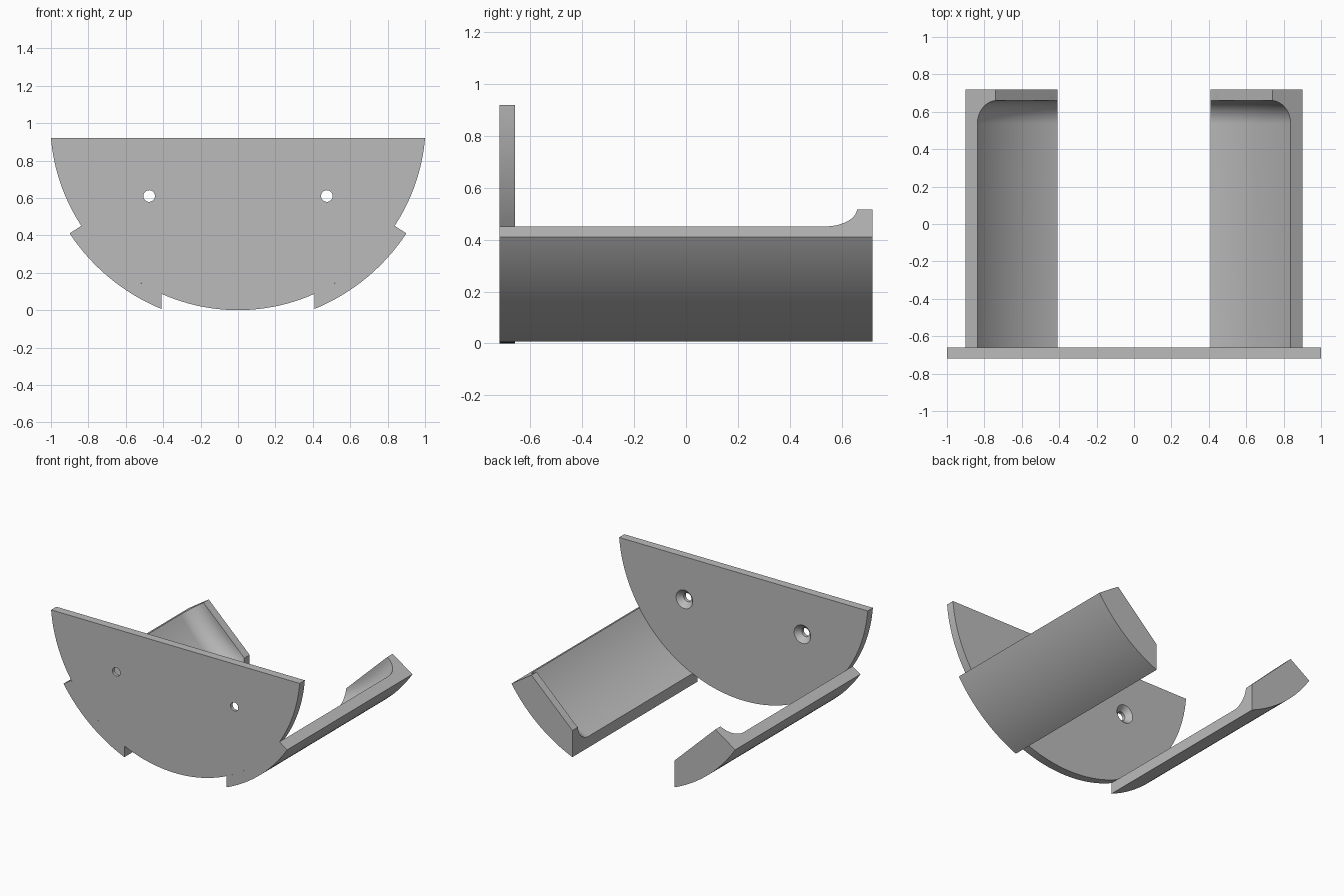
import bpy, bmesh
from math import sin, cos, asin, acos, sqrt, pi, radians

if "Cube" in bpy.data.objects:
    bpy.data.objects.remove(bpy.data.objects["Cube"], do_unlink=True)

ZC, R_IN, R_OUT = 1.0035, 1.0035, 1.078     # arc centre height and radii
FRONT, PLATE_BACK, BACK = -0.72, -0.66, 0.72
X_CUT, EDGE = 0.41, radians(33.4)           # inner cut and radial outer edge
TOP = 0.92

grey = bpy.data.materials.new("plain grey")
grey.use_nodes = True
grey.diffuse_color = (0.5, 0.5, 0.5, 1)
grey.node_tree.nodes["Principled BSDF"].inputs["Base Color"].default_value = (0.5, 0.5, 0.5, 1)


def loft(name, sections, loop_ends=False):
    """Skin closed sections; cap the ends, or join last to first."""
    bm = bmesh.new()
    rings = [[bm.verts.new(p) for p in s] for s in sections]
    n = len(rings[0])
    pairs = list(zip(rings, rings[1:]))
    if loop_ends:
        pairs.append((rings[-1], rings[0]))
    for a, b in pairs:
        for i in range(n):
            j = (i + 1) % n
            bm.faces.new((a[i], a[j], b[j], b[i]))
    if not loop_ends:
        bm.faces.new(rings[0])
        bm.faces.new(rings[-1])
    bmesh.ops.remove_doubles(bm, verts=bm.verts, dist=1e-5)
    bmesh.ops.recalc_face_normals(bm, faces=bm.faces)
    mesh = bpy.data.meshes.new(name)
    bm.to_mesh(mesh)
    bm.free()
    mesh.materials.append(grey)
    ob = bpy.data.objects.new(name, mesh)
    bpy.context.collection.objects.link(ob)
    return ob


def activate(ob):
    bpy.ops.object.select_all(action='DESELECT')
    ob.select_set(True)
    bpy.context.view_layer.objects.active = ob


def smooth(ob):
    activate(ob)
    bpy.ops.object.shade_smooth_by_angle(angle=radians(25))


# Front plate: a circular segment with a straight top
start = asin((ZC - TOP) / R_IN)
N = 96
arc = [start + (pi - 2 * start) * i / N for i in range(N + 1)]
plate = loft("front_plate", [[(R_IN * cos(a), y, ZC - R_IN * sin(a)) for a in arc]
                             for y in (FRONT, PLATE_BACK)])

# Screw holes, countersunk from the back
HOLE, SINK = 0.031, 0.067
profile = [(FRONT - 0.05, HOLE), (PLATE_BACK - 0.036, HOLE),
           (PLATE_BACK, SINK), (PLATE_BACK + 0.01, SINK + 0.01)]
for x in (-0.475, 0.475):
    cutter = loft("hole_cutter", [[(x + r * cos(i * pi / 20), y, 0.61 + r * sin(i * pi / 20))
                                   for i in range(40)] for y, r in profile])
    cutter.hide_render = True
    mod = plate.modifiers.new("hole", 'BOOLEAN')
    mod.operation, mod.solver, mod.object = 'DIFFERENCE', 'EXACT', cutter
    activate(plate)
    bpy.ops.object.modifier_apply(modifier=mod.name)
    bpy.data.objects.remove(cutter, do_unlink=True)
smooth(plate)

# Arms: curved troughs with a filleted, flat-topped lip at the back
FILLET, FLAT_X, FLAT_LOW = 0.125, 0.74, 0.20
LIP = 0.66
R_FLAT = FLAT_X / cos(EDGE)
FLAT_Z = ZC - R_FLAT * sin(EDGE)
SLOPE = (FLAT_Z - FLAT_LOW) / (FLAT_X - X_CUT)


def arm_section(side, y, r):
    """Inner line limited by the lip's flat top, then the outer arc."""
    pts, n = [], 28
    x_end = max(r, R_FLAT) * cos(EDGE)
    for i in range(n + 1):
        x = X_CUT + (x_end - X_CUT) * i / n
        flat = FLAT_LOW + SLOPE * (x - X_CUT)
        curve = ZC - sqrt(max(r * r - x * x, 0))
        pts.append((side * x, y, min(flat, curve)))
    a_end = acos(X_CUT / R_OUT)
    for i in range(n + 1):
        a = EDGE + (a_end - EDGE) * i / n
        pts.append((side * R_OUT * cos(a), y, ZC - R_OUT * sin(a)))
    return pts


stations = [(FRONT, R_IN)]
for i in range(19):
    a = pi / 2 * i / 18
    stations.append((LIP - FILLET + FILLET * sin(a), R_IN - FILLET * (1 - cos(a))))
stations += [(LIP, FLAT_X), (BACK, FLAT_X)]

for name, side in (("left_arm", 1), ("right_arm", -1)):
    smooth(loft(name, [arm_section(side, y, r) for y, r in stations]))
